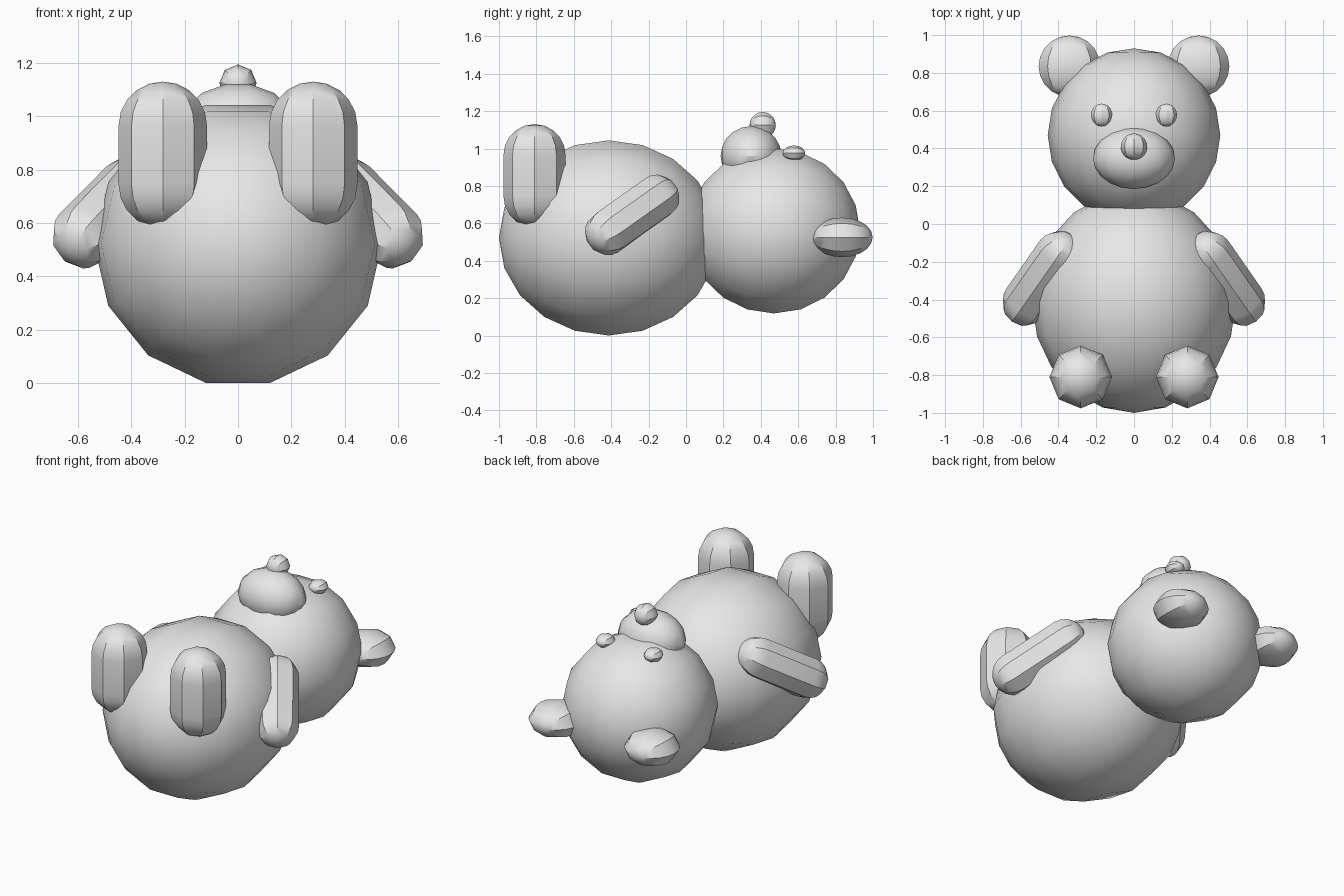
import bpy, bmesh
from math import sin, cos, pi
from mathutils import Matrix, Vector

cube = bpy.data.objects.get("Cube")
if cube:
    bpy.data.objects.remove(cube, do_unlink=True)

GREY = (0.8, 0.8, 0.8, 1.0)
grey = bpy.data.materials.new("plain_grey")
grey.use_nodes = True
grey.diffuse_color = GREY
for node in grey.node_tree.nodes:
    if node.type == 'BSDF_PRINCIPLED':
        node.inputs["Base Color"].default_value = GREY

ALONG_Y = Matrix.Rotation(pi / 2, 4, 'X')
UPRIGHT = Matrix.Identity(4)


def blob(name, loc, radii, turn=ALONG_Y, segs=8, rings=10, stretch=0.0):
    """Spin a half circle into a ball; stretch pulls its halves apart into a capsule."""
    half = rings // 2
    arc = [(i * pi / rings, stretch) for i in range(half + 1)]
    start = half if stretch else half + 1
    arc += [(i * pi / rings, -stretch) for i in range(start, rings + 1)]

    bm = bmesh.new()
    points = [bm.verts.new((sin(a), 0, cos(a) + shift)) for a, shift in arc]
    edges = [bm.edges.new(pair) for pair in zip(points, points[1:])]
    bmesh.ops.spin(bm, geom=points + edges, cent=(0, 0, 0), axis=(0, 0, 1),
                   angle=2 * pi, steps=segs)
    bmesh.ops.remove_doubles(bm, verts=bm.verts, dist=0.001)
    bm.transform(Matrix.Diagonal((*radii, 1)) @ turn)
    bmesh.ops.recalc_face_normals(bm, faces=bm.faces)

    mesh = bpy.data.meshes.new(name)
    bm.to_mesh(mesh)
    bm.free()
    mesh.materials.append(grey)
    obj = bpy.data.objects.new(name, mesh)
    obj.location = loc
    bpy.context.collection.objects.link(obj)
    bpy.ops.object.select_all(action='DESELECT')
    obj.select_set(True)
    bpy.context.view_layer.objects.active = obj
    bpy.ops.object.shade_smooth_by_angle(angle=pi / 6)
    return obj


# Round body, head and face
blob("body", (0, -0.413, 0.522), (0.54, 0.587, 0.535), segs=14)
blob("head", (0, 0.47, 0.56), (0.457, 0.46, 0.453), segs=14)
blob("muzzle", (0, 0.348, 0.96), (0.217, 0.163, 0.164), segs=14)
blob("nose", (0, 0.41, 1.125), (0.07, 0.07, 0.07))

# Paired parts
for side, s in (("left", 1), ("right", -1)):
    blob(side + "_eye", (s * 0.172, 0.577, 0.975), (0.056, 0.06, 0.041))
    blob(side + "_ear", (s * 0.342, 0.835, 0.525), (0.163, 0.163, 0.106))
    blob(side + "_leg", (s * 0.282, -0.81, 0.855), (0.166,) * 3, UPRIGHT,
         stretch=0.66)

    # Arm runs from the shoulder out and down to the paw
    shoulder = Vector((s * 0.395, -0.16, 0.735))
    paw = Vector((s * 0.573, -0.415, 0.555))
    reach = paw - shoulder
    radius = 0.126
    blob(side + "_arm", (shoulder + paw) / 2, (radius,) * 3,
         reach.to_track_quat('Z', 'Y').to_matrix().to_4x4(),
         stretch=reach.length / 2 / radius)
